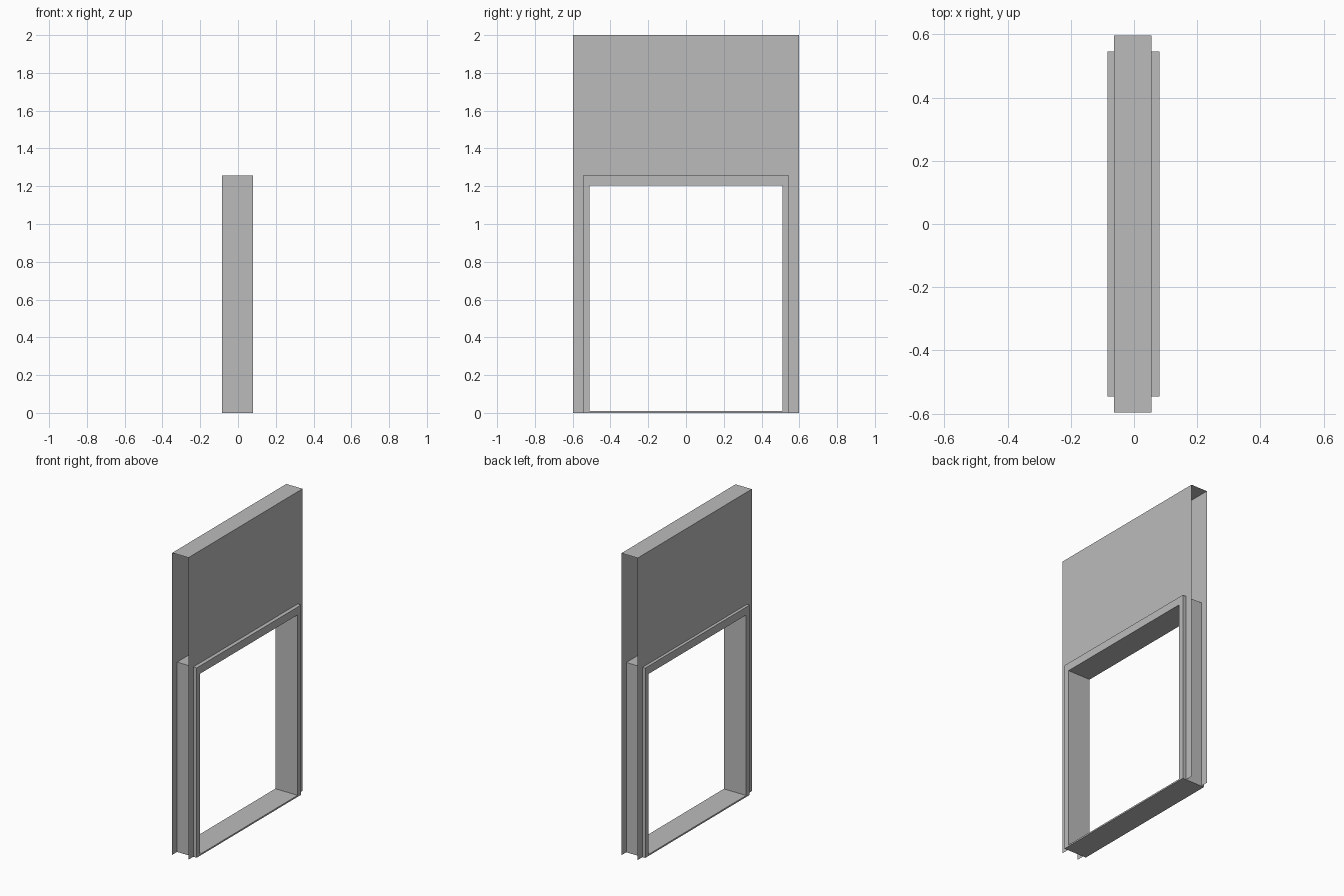
import bpy

cube = bpy.data.objects.get("Cube")
if cube:
    bpy.data.objects.remove(cube, do_unlink=True)

# Single grey finish
grey = bpy.data.materials.new("plain_grey")
grey.use_nodes = True
tone = (0.5, 0.5, 0.5, 1)
grey.diffuse_color = tone
grey.node_tree.nodes["Principled BSDF"].inputs["Base Color"].default_value = tone

WALL_X = (-0.064, 0.055)
WALL_Y, WALL_TOP = 0.597, 2.0
FRAME_X = (-0.084, 0.08)
OUTER_Y, OUTER_TOP = 0.546, 1.257
INNER_Y, INNER_TOP, SILL = 0.51, 1.205, 0.01


def add_mesh(name, verts, faces):
    mesh = bpy.data.meshes.new(name)
    mesh.from_pydata(verts, [], faces)
    mesh.materials.append(grey)
    obj = bpy.data.objects.new(name, mesh)
    bpy.context.collection.objects.link(obj)
    return obj


def rectangle(x, half, low, high):
    return [(x, -half, low), (x, half, low), (x, half, high), (x, -half, high)]


# Wall skin: an arch-shaped sheet around the doorway, open at the foot
def wall_skin(name, x, flip):
    hole_y = (OUTER_Y + INNER_Y) / 2
    hole_top = (OUTER_TOP + INNER_TOP) / 2
    outline = [(-WALL_Y, 0), (-hole_y, 0), (-hole_y, hole_top), (hole_y, hole_top),
               (hole_y, 0), (WALL_Y, 0), (WALL_Y, WALL_TOP), (-WALL_Y, WALL_TOP)]
    face = list(range(len(outline)))
    add_mesh(name, [(x, y, z) for y, z in outline], [face[::-1] if flip else face])


wall_skin("right_wall_skin", WALL_X[0], True)
wall_skin("left_wall_skin", WALL_X[1], False)

# Cap joining the two skins along the top
add_mesh("wall_top_cap",
         [(x, y, WALL_TOP) for x, y in ((WALL_X[0], -WALL_Y), (WALL_X[1], -WALL_Y),
                                        (WALL_X[1], WALL_Y), (WALL_X[0], WALL_Y))],
         [(0, 1, 2, 3)])

# Door frame: a closed rectangular ring with jambs, head and thin sill
verts = []
for x in FRAME_X:
    verts += rectangle(x, OUTER_Y, 0, OUTER_TOP)
    verts += rectangle(x, INNER_Y, SILL, INNER_TOP)
faces = []
for i in range(4):
    j = (i + 1) % 4
    faces += [(i, i + 4, j + 4, j),                 # right trim
              (i + 8, j + 8, j + 12, i + 12),       # left trim
              (i, j, j + 8, i + 8),                 # outer side
              (i + 4, i + 12, j + 12, j + 4)]       # opening side
add_mesh("door_frame", verts, faces)
